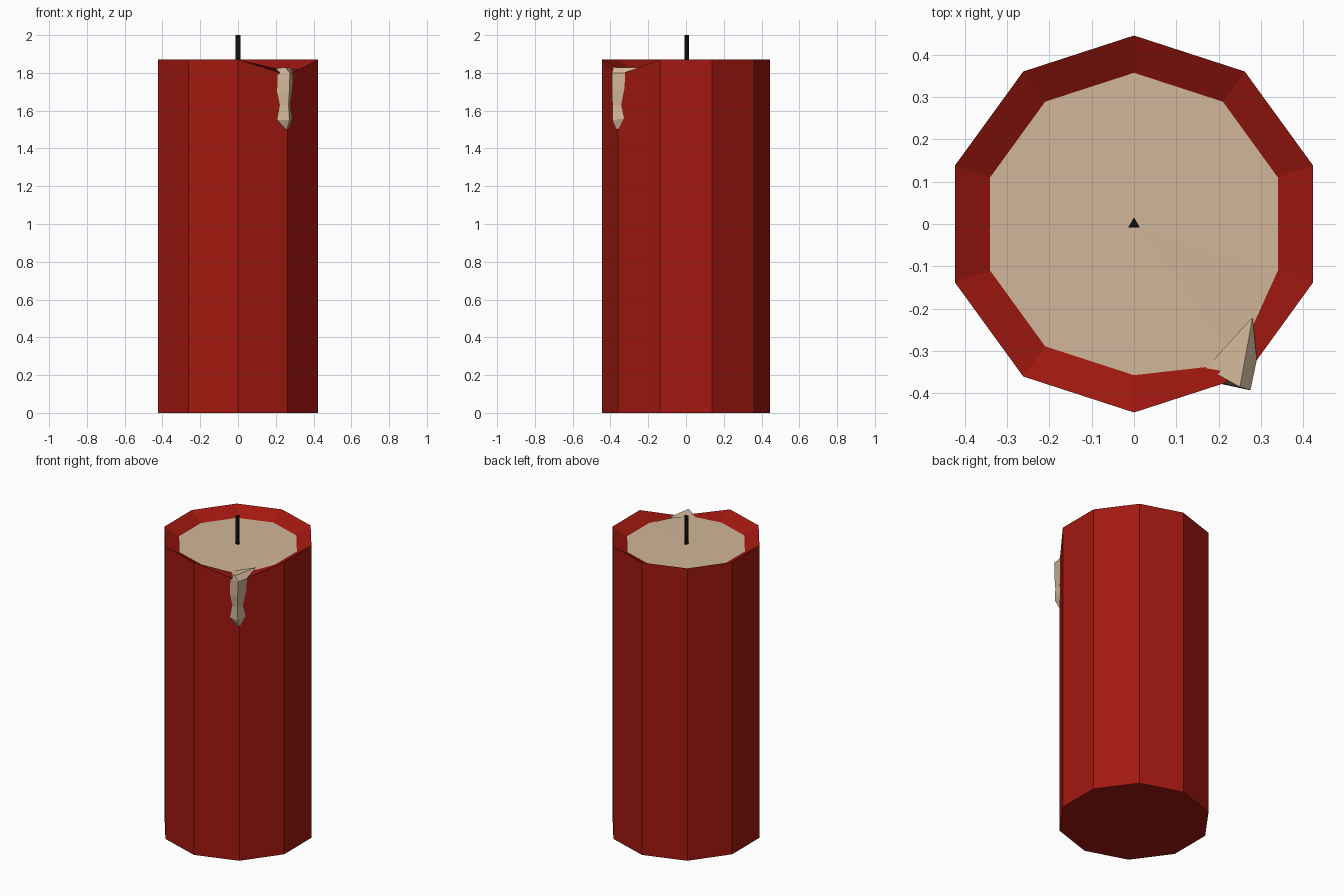
import bpy, bmesh, math

if "Cube" in bpy.data.objects:
    bpy.data.objects.remove(bpy.data.objects["Cube"])

def material(name, rgb):
    m = bpy.data.materials.new(name)
    m.diffuse_color = (*rgb, 1)
    m.use_nodes = True
    m.node_tree.nodes["Principled BSDF"].inputs["Base Color"].default_value = m.diffuse_color
    return m

def make(name, verts, faces, mat):
    me = bpy.data.meshes.new(name)
    me.from_pydata(verts, [], faces)
    bm = bmesh.new()
    bm.from_mesh(me)
    bmesh.ops.recalc_face_normals(bm, faces=bm.faces)
    bm.to_mesh(me)
    bm.free()
    me.materials.append(mat)
    ob = bpy.data.objects.new(name, me)
    bpy.context.collection.objects.link(ob)
    return ob

def ring(n, r, z):
    return [(r * math.cos(math.pi / 2 + 2 * math.pi * i / n),
             r * math.sin(math.pi / 2 + 2 * math.pi * i / n), z) for i in range(n)]

def loft(a, b, n):
    return [(a + i, a + (i + 1) % n, b + (i + 1) % n, b + i) for i in range(n)]

red = material("red_wax", (0.36, 0.009, 0.005))
cream = material("cream_wax", (0.64, 0.47, 0.32))
black = material("wick_black", (0.005, 0.005, 0.006))

# Ten-sided body with a raised rim, melted down at one front corner
N, LOW = 10, 6
outer, inner = ring(N, 0.445, 1.87), ring(N, 0.357, 1.82)
outer[LOW] = (0.262, -0.36, 1.788)
inner[LOW] = (0.24, -0.33, 1.815)
body = ring(N, 0.445, 0) + outer + inner
make("candle_body", body, [tuple(range(N))] + loft(0, N, N) + loft(N, 2 * N, N), red)

# Molten pool inside the rim
make("wax_pool", inner + [(0, 0, 1.82)],
     [(i, (i + 1) % N, N) for i in range(N)], cream)

# Drip spilling over the low corner: left, ridge and right point per level
levels = [
    [(0.17, -0.34, 1.818), (0.25, -0.385, 1.83), (0.28, -0.22, 1.828)],
    [(0.21, -0.377, 1.79), (0.275, -0.392, 1.80), (0.29, -0.32, 1.80)],
    [(0.207, -0.378, 1.70), (0.272, -0.392, 1.70), (0.287, -0.325, 1.72)],
    [(0.222, -0.373, 1.63), (0.268, -0.39, 1.63), (0.274, -0.343, 1.63)],
    [(0.208, -0.378, 1.55), (0.272, -0.39, 1.55), (0.285, -0.328, 1.56)],
    [(0.25, -0.364, 1.505), (0.257, -0.37, 1.50), (0.265, -0.356, 1.505)],
]
verts = [p for lv in levels for p in lv]
faces = [(0, 1, 2), tuple(range(len(verts) - 3, len(verts)))]
for k in range(len(levels) - 1):
    faces += loft(3 * k, 3 * k + 3, 3)
make("wax_drip", verts, faces, cream)

# Three-sided wick
make("wick", ring(3, 0.0155, 1.82) + ring(3, 0.0155, 2.0),
     [(0, 1, 2), (3, 4, 5)] + loft(0, 3, 3), black)
